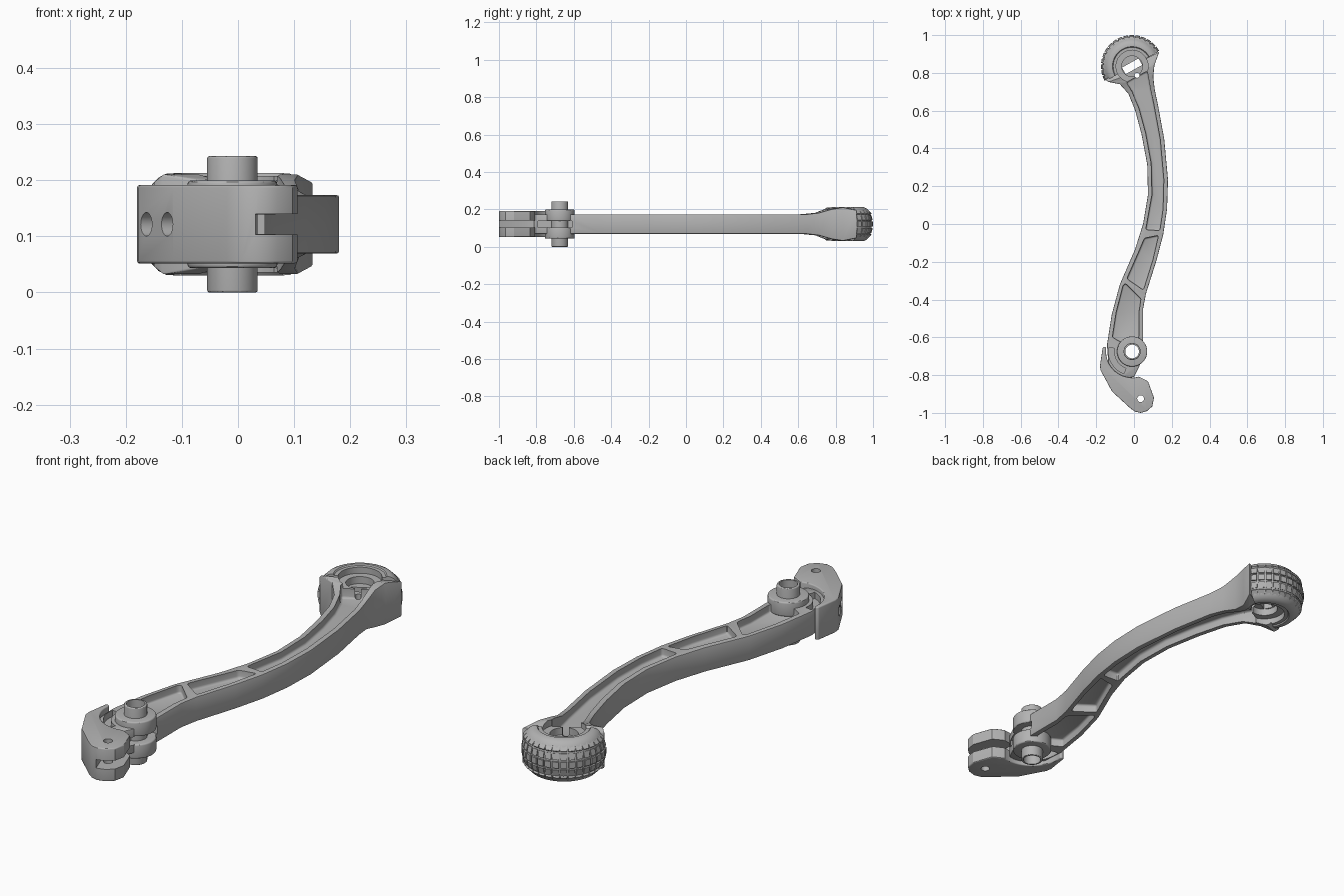
import bpy, bmesh
from math import sin, cos, pi, radians
from mathutils import Matrix, Vector

cube = bpy.data.objects.get("Cube")
if cube:
    bpy.data.objects.remove(cube)

MID = 0.1215                      # mid height of the whole lever
PIVOT = Vector((-0.01, -0.675))
HUB = Vector((-0.01, 0.835))
TILT = radians(29)                # direction of the flat side of the half wheel
cutters = []

grey = bpy.data.materials.new("plain_grey")
grey.use_nodes = True
grey.diffuse_color = (0.45, 0.45, 0.45, 1)
grey.node_tree.nodes["Principled BSDF"].inputs["Base Color"].default_value = (0.45, 0.45, 0.45, 1)


def finish(name, bm, bevel=0.0, segments=3, cutter=False):
    bmesh.ops.recalc_face_normals(bm, faces=bm.faces)
    mesh = bpy.data.meshes.new(name)
    bm.to_mesh(mesh)
    bm.free()
    mesh.materials.append(grey)
    obj = bpy.data.objects.new(name, mesh)
    bpy.context.collection.objects.link(obj)
    if bevel:
        mod = obj.modifiers.new("bevel", 'BEVEL')
        mod.width, mod.segments = bevel, segments
        mod.limit_method, mod.angle_limit = 'ANGLE', radians(38)
        apply(obj, mod)
    if cutter:
        obj.hide_render = True
        cutters.append(obj)
    return obj


def apply(obj, mod):
    bpy.context.view_layer.objects.active = obj
    bpy.ops.object.modifier_apply(modifier=mod.name)


def cut(obj, *tools):
    for tool in tools:
        mod = obj.modifiers.new("cut", 'BOOLEAN')
        mod.operation, mod.solver, mod.object = 'DIFFERENCE', 'EXACT', tool
        apply(obj, mod)


def prism(name, points, low, high, **kw):
    """Flat outline extruded between two heights measured from MID."""
    bm = bmesh.new()
    face = bm.faces.new([bm.verts.new((x, y, MID + low)) for x, y in points])
    top = bmesh.ops.extrude_face_region(bm, geom=[face])["geom"]
    moved = [v for v in top if isinstance(v, bmesh.types.BMVert)]
    bmesh.ops.translate(bm, verts=moved, vec=(0, 0, high - low))
    return finish(name, bm, **kw)


def arc(centre, r, start, end, n):
    angles = [radians(start + (end - start) * i / n) for i in range(n + 1)]
    return [(centre[0] + r * cos(a), centre[1] + r * sin(a)) for a in angles]


def disc(name, centre, r, low, high, **kw):
    return prism(name, arc(centre, r, 0, 352.5, 47), low, high, **kw)


def both_sides(name, points, low, high, bevel=0.0):
    """Matching cutters from the top and the bottom."""
    return [prism(name, points, *z, bevel=bevel, cutter=True)
            for z in ((low, high), (-high, -low))]


# Shared through holes and recesses
bore = disc("bore_cutter", PIVOT, 0.036, -0.2, 0.2, cutter=True)
slot_shape = [HUB + Matrix.Rotation(TILT, 2) @ Vector(p)
              for p in ((-0.05, -0.02), (0.05, -0.02), (0.05, 0.02), (-0.05, 0.02))]
hub_slot = prism("hub_slot_cutter", slot_shape, -0.2, 0.2, cutter=True)
hub_recess = both_sides("hub_recess_cutter", arc(HUB, 0.085, 0, 350, 35), 0.06, 0.2)
hub_recess += both_sides("hub_well_cutter", arc(HUB, 0.055, 0, 350, 35), 0.03, 0.2)

# Curved arm: left point, right point and half height at each station
H = 0.052
stations = [
    (-0.07, -0.82, 0.0, -0.81, H), (-0.135, -0.75, 0.03, -0.75, H),
    (-0.143, -0.64, 0.048, -0.61, H), (-0.118, -0.48, 0.048, -0.45, H),
    (-0.075, -0.32, 0.063, -0.37, H), (0.005, -0.135, 0.12, -0.19, H),
    (0.048, 0.0, 0.155, -0.055, H), (0.074, 0.155, 0.175, 0.08, H),
    (0.07, 0.315, 0.18, 0.235, H), (0.04, 0.475, 0.16, 0.45, H),
    (0.005, 0.605, 0.125, 0.64, H), (-0.03, 0.69, 0.11, 0.71, 0.06),
    (-0.075, 0.74, 0.102, 0.78, 0.08), (-0.135, 0.752, 0.108, 0.84, 0.089),
    (-0.152, 0.765, 0.134, 0.912, 0.075)]
bm = bmesh.new()
rings = [[bm.verts.new((x, y, MID + z)) for x, y, z in
          ((lx, ly, -h), (rx, ry, -h), (rx, ry, h), (lx, ly, h))]
         for lx, ly, rx, ry, h in stations]
for a, b in zip(rings, rings[1:]):
    for i in range(4):
        j = (i + 1) % 4
        bm.faces.new((a[i], a[j], b[j], b[i]))
bm.faces.new(rings[0])
bm.faces.new(rings[-1])
arm = finish("curved_arm", bm, bevel=0.004, segments=2)

# Weight-saving pockets, divided by ribs
pockets = [
    [(-0.115, -0.6), (-0.095, -0.47), (-0.058, -0.325), (-0.045, -0.315),
     (0.037, -0.395), (0.026, -0.47), (0.026, -0.6), (-0.06, -0.63)],
    [(-0.038, -0.29), (0.027, -0.142), (0.055, -0.075), (0.13, -0.06),
     (0.1, -0.19), (0.05, -0.35)],
    [(0.062, -0.03), (0.095, 0.155), (0.091, 0.32), (0.062, 0.48), (0.027, 0.61),
     (-0.01, 0.7), (-0.04, 0.75), (0.07, 0.81), (0.088, 0.71), (0.104, 0.64),
     (0.139, 0.45), (0.158, 0.235), (0.154, 0.08), (0.137, -0.035)]]
for shape in pockets:
    cut(arm, *both_sides("pocket_cutter", shape, 0.018, 0.15, bevel=0.01))
crescent = arc(PIVOT, 0.125, 170, 250, 12) + arc(PIVOT, 0.095, 250, 170, 12)
cut(arm, *both_sides("crescent_cutter", crescent, 0.025, 0.15))
lug_gap = prism("lug_gap_cutter", [(0.0, -0.79), (0.12, -0.79), (0.12, -0.61), (0.0, -0.61)],
                -0.017, 0.017, cutter=True)
peg_hole = disc("peg_hole_cutter", (0.016, 0.787), 0.013, -0.2, 0.2, cutter=True)
cut(arm, lug_gap, peg_hole, bore, hub_slot, *hub_recess)

# Half wheel, revolved through half a turn
side = [(0.012, 0.086), (0.1, 0.086), (0.104, 0.091), (0.118, 0.09), (0.132, 0.083),
        (0.146, 0.068), (0.154, 0.045), (0.158, 0.015)]
profile = side + [(r, -z) for r, z in reversed(side)]
bm = bmesh.new()
STEPS = 36
rings = []
for s in range(STEPS + 1):
    a = TILT + pi * s / STEPS
    rings.append([bm.verts.new((HUB.x + r * cos(a), HUB.y + r * sin(a), MID + z))
                  for r, z in profile])
for a, b in zip(rings, rings[1:]):
    for i in range(len(profile)):
        j = (i + 1) % len(profile)
        bm.faces.new((a[i], a[j], b[j], b[i]))
bm.faces.new(rings[0])
bm.faces.new(rings[-1])
wheel = finish("half_wheel", bm)
cut(wheel, hub_slot, *hub_recess)

# Tread blocks in five rows around the wheel
bm = bmesh.new()
COLUMNS = 16
rows = [(0.0, 0.158, 0), (0.032, 0.153, 15), (0.061, 0.143, 45)]
rows += [(-z, r, -t) for z, r, t in rows[1:]]
for c in range(COLUMNS):
    turn = Matrix.Rotation(TILT + pi * (c + 0.5) / COLUMNS, 4, 'Z')
    for z, r, lean in rows:
        place = (Matrix.Translation((HUB.x, HUB.y, MID + z)) @ turn
                 @ Matrix.Translation((r, 0, 0)) @ Matrix.Rotation(-radians(lean), 4, 'Y'))
        size = Matrix.Diagonal((0.014, 0.025, 0.026, 1))
        bmesh.ops.create_cube(bm, size=1, matrix=place @ size)
tread = finish("tread_blocks", bm)

# Clevis fork wrapping around the pivot
outline = [(-0.155, -0.65), (-0.166, -0.655), (-0.18, -0.75), (-0.177, -0.775),
           (-0.116, -0.887), (-0.02, -0.975), (0.005, -0.993), (0.035, -1.0),
           (0.07, -0.99), (0.097, -0.965), (0.106, -0.92), (0.075, -0.835), (0.062, -0.826)]
outline += arc(PIVOT, 0.138, -75, -188, 18)
fork = prism("clevis_fork", outline, -0.07, 0.07, bevel=0.009)
prong_gap = prism("prong_gap_cutter", [(0.05, -1.05), (0.2, -1.05), (0.2, -0.78),
                                       (-0.02, -0.78), (-0.02, -0.86)],
                  -0.018, 0.018, cutter=True)
pin_hole = disc("pin_hole_cutter", (0.035, -0.925), 0.018, -0.2, 0.2, cutter=True)
cut(fork, prong_gap, pin_hole)
for x, y in ((-0.163, -0.80), (-0.126, -0.868)):
    bm = bmesh.new()
    aim = Vector((-0.88, -0.47, 0)).to_track_quat('Z', 'Y').to_matrix().to_4x4()
    bmesh.ops.create_cone(bm, cap_ends=True, segments=32, radius1=0.021, radius2=0.021,
                          depth=0.08, matrix=Matrix.Translation((x, y, MID)) @ aim)
    cut(fork, finish("cable_hole_cutter", bm, cutter=True))

# Pivot sleeve with an upper and a lower collar
sleeve = disc("pivot_sleeve", PIVOT, 0.045, -MID, MID, bevel=0.004)
parts = [arm, wheel, tread, fork, sleeve]
for label, low, high in (("upper", 0.017, 0.078), ("lower", -0.078, -0.017)):
    parts.append(disc(label + "_collar", PIVOT, 0.08, low, high, bevel=0.006))
for part in parts[4:]:
    cut(part, bore)

for tool in cutters:
    bpy.data.objects.remove(tool)

# Smooth curved faces, keep edges sharp
bpy.ops.object.select_all(action='DESELECT')
for part in parts:
    part.select_set(True)
bpy.context.view_layer.objects.active = arm
bpy.ops.object.shade_smooth_by_angle(angle=radians(30))
